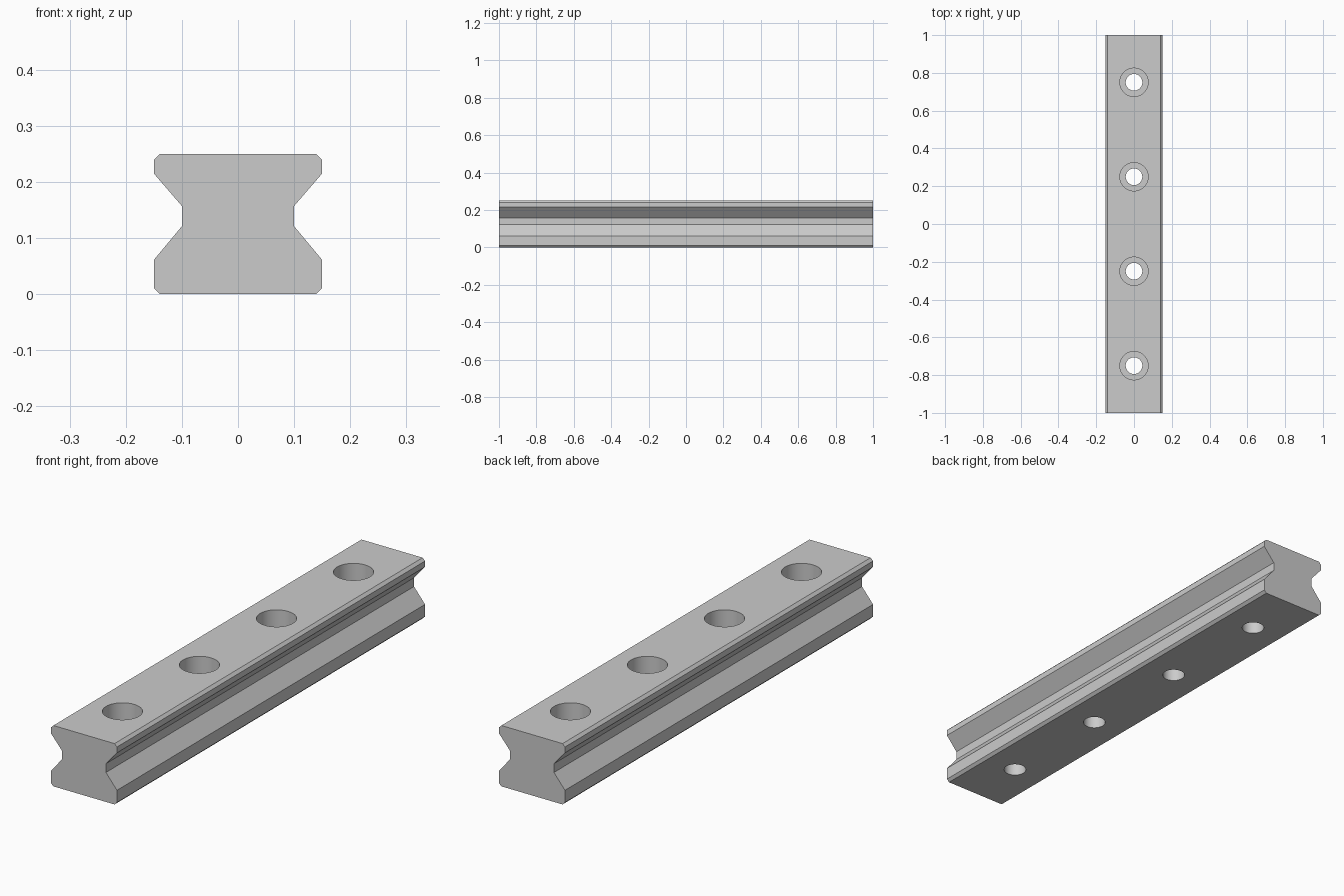
import bpy
import bmesh
from math import cos, sin, tau

if "Cube" in bpy.data.objects:
    bpy.data.objects.remove(bpy.data.objects["Cube"])

LENGTH = 2.0
HEIGHT = 0.25
HOLE_YS = (-0.75, -0.25, 0.25, 0.75)
SEGMENTS = 48

steel = bpy.data.materials.new("light grey steel")
steel.use_nodes = True
grey = (0.6, 0.6, 0.6, 1)
steel.diffuse_color = grey
steel.node_tree.nodes["Principled BSDF"].inputs["Base Color"].default_value = grey


def add_object(name, bm):
    bmesh.ops.recalc_face_normals(bm, faces=bm.faces)
    mesh = bpy.data.meshes.new(name)
    bm.to_mesh(mesh)
    bm.free()
    mesh.materials.append(steel)
    obj = bpy.data.objects.new(name, mesh)
    bpy.context.collection.objects.link(obj)
    return obj


def add_stepped_bore(bm, y, profile):
    """Lathe a (radius, z) profile into a closed stepped cylinder."""
    rings = []
    for r, z in profile:
        angles = [tau * i / SEGMENTS for i in range(SEGMENTS)]
        rings.append([bm.verts.new((r * cos(a), y + r * sin(a), z)) for a in angles])
    for low, high in zip(rings, rings[1:]):
        for i in range(SEGMENTS):
            j = (i + 1) % SEGMENTS
            bm.faces.new((low[i], low[j], high[j], high[i]))
    bm.faces.new(rings[0])
    bm.faces.new(rings[-1])


# Rail body: half of the cross-section, mirrored and extruded along y
half = [(0.139, 0), (0.15, 0.011), (0.15, 0.061), (0.1, 0.121),
        (0.1, 0.157), (0.15, 0.215), (0.15, 0.239), (0.139, HEIGHT)]
section = half + [(-x, z) for x, z in reversed(half)]
bm = bmesh.new()
end = bm.faces.new([bm.verts.new((x, -LENGTH / 2, z)) for x, z in section])
extruded = bmesh.ops.extrude_face_region(bm, geom=[end], use_keep_orig=True)
moved = [v for v in extruded["geom"] if isinstance(v, bmesh.types.BMVert)]
bmesh.ops.translate(bm, verts=moved, vec=(0, LENGTH, 0))
rail = add_object("rail", bm)

# Counterbored screw holes
bore = [(0.044, -0.1), (0.044, 0.144), (0.075, 0.144), (0.075, HEIGHT + 0.1)]
bm = bmesh.new()
for y in HOLE_YS:
    add_stepped_bore(bm, y, bore)
cutter = add_object("hole_cutter", bm)
cutter.hide_render = True

cut = rail.modifiers.new("screw_holes", "BOOLEAN")
cut.operation = "DIFFERENCE"
cut.solver = "EXACT"
cut.object = cutter

# Apply the cut, drop the cutter and smooth only the hole walls
bpy.ops.object.select_all(action="DESELECT")
rail.select_set(True)
bpy.context.view_layer.objects.active = rail
bpy.ops.object.modifier_apply(modifier=cut.name)
bpy.data.objects.remove(cutter)
bpy.ops.object.shade_smooth_by_angle()
